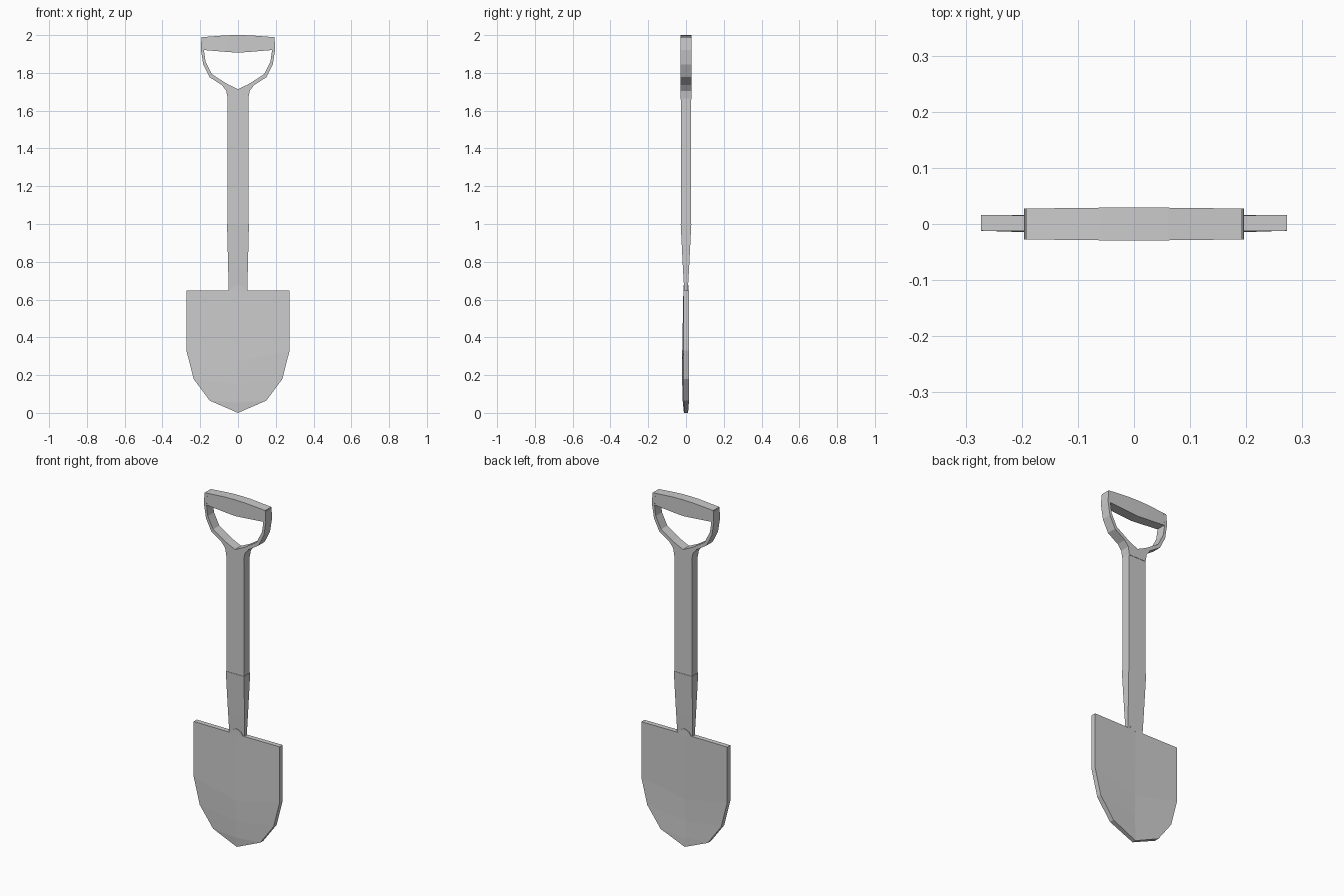
import bpy, bmesh

if "Cube" in bpy.data.objects:
    bpy.data.objects.remove(bpy.data.objects["Cube"])


def loft(name, rings, closed=True, caps=(True, True), mirror=False):
    """Skin a series of matching cross-sections with flat faces."""
    bm = bmesh.new()
    vs = [[bm.verts.new(p) for p in ring] for ring in rings]
    n = len(rings[0])
    for a, b in zip(vs, vs[1:]):
        for i in range(n if closed else n - 1):
            j = (i + 1) % n
            bm.faces.new((a[i], a[j], b[j], b[i]))
    if caps[0]:
        bm.faces.new(vs[0])
    if caps[1]:
        bm.faces.new(vs[-1])
    if mirror:
        dup = bmesh.ops.duplicate(bm, geom=bm.verts[:] + bm.edges[:] + bm.faces[:])
        for v in dup["geom"]:
            if isinstance(v, bmesh.types.BMVert):
                v.co.x *= -1
    bmesh.ops.remove_doubles(bm, verts=bm.verts[:], dist=0.0005)
    bmesh.ops.recalc_face_normals(bm, faces=bm.faces[:])
    mesh = bpy.data.meshes.new(name)
    bm.to_mesh(mesh)
    bm.free()
    obj = bpy.data.objects.new(name, mesh)
    bpy.context.collection.objects.link(obj)
    return obj


def rect(z, w, d):
    return [(-w, -d, z), (w, -d, z), (w, d, z), (-w, d, z)]


# Blade: slightly dished sheet, rows are (edge x, edge z, centre z, centre y shift)
blade_rows = [(0.273, 0.648, 0.648, 0.0), (0.273, 0.33, 0.27, -0.007),
              (0.235, 0.18, 0.15, -0.006), (0.15, 0.065, 0.055, -0.003),
              (0, 0, 0, 0)]
blade = []
for x, ze, zc, s in blade_rows:
    t = 0.014 if x else 0.011
    e = 0.002 if x else 0
    blade.append([(0, s - t, zc), (x, e - t, ze), (x, e + t, ze), (0, s + t, zc)])
loft("blade", blade, closed=False, caps=(True, False), mirror=True)

# Small pointed tab where the blade meets the socket
loft("blade_tab", [rect(0.64, 0.045, 0.014), rect(0.665, 0.03, 0.014),
                   rect(0.678, 0.004, 0.014)])

# Tapered socket and straight shaft
loft("socket", [rect(0.64, 0.049, 0.009), rect(0.76, 0.052, 0.016),
                rect(1.0, 0.058, 0.028)])
loft("shaft", [rect(0.98, 0.055, 0.026), rect(1.70, 0.055, 0.026)])

# D-shaped yoke: outer and inner points of the right half
yoke_points = [((0, 1.66), (0, 1.714)), ((0.054, 1.66), (0.045, 1.735)),
               ((0.062, 1.705), (0.066, 1.746)), ((0.085, 1.735), (0.09, 1.762)),
               ((0.15, 1.777), (0.138, 1.793)), ((0.184, 1.845), (0.172, 1.86)),
               ((0.196, 1.92), (0.18, 1.917)), ((0.194, 1.985), (0.175, 1.985))]
D = 0.028
yoke = [[(o[0], -D, o[1]), (i[0], -D, i[1]), (i[0], D, i[1]), (o[0], D, o[1])]
        for o, i in yoke_points]
loft("handle_yoke", yoke, caps=(False, True), mirror=True)

# Cross grip, deepest in the middle
grip = [[(x, -d, lo), (x, d, lo), (x, d, hi), (x, -d, hi)]
        for x, lo, hi, d in [(0, 1.907, 2.0, 0.029), (0.06, 1.911, 1.999, 0.029),
                             (0.192, 1.922, 1.989, 0.0275)]]
loft("handle_grip", grip, caps=(False, True), mirror=True)
